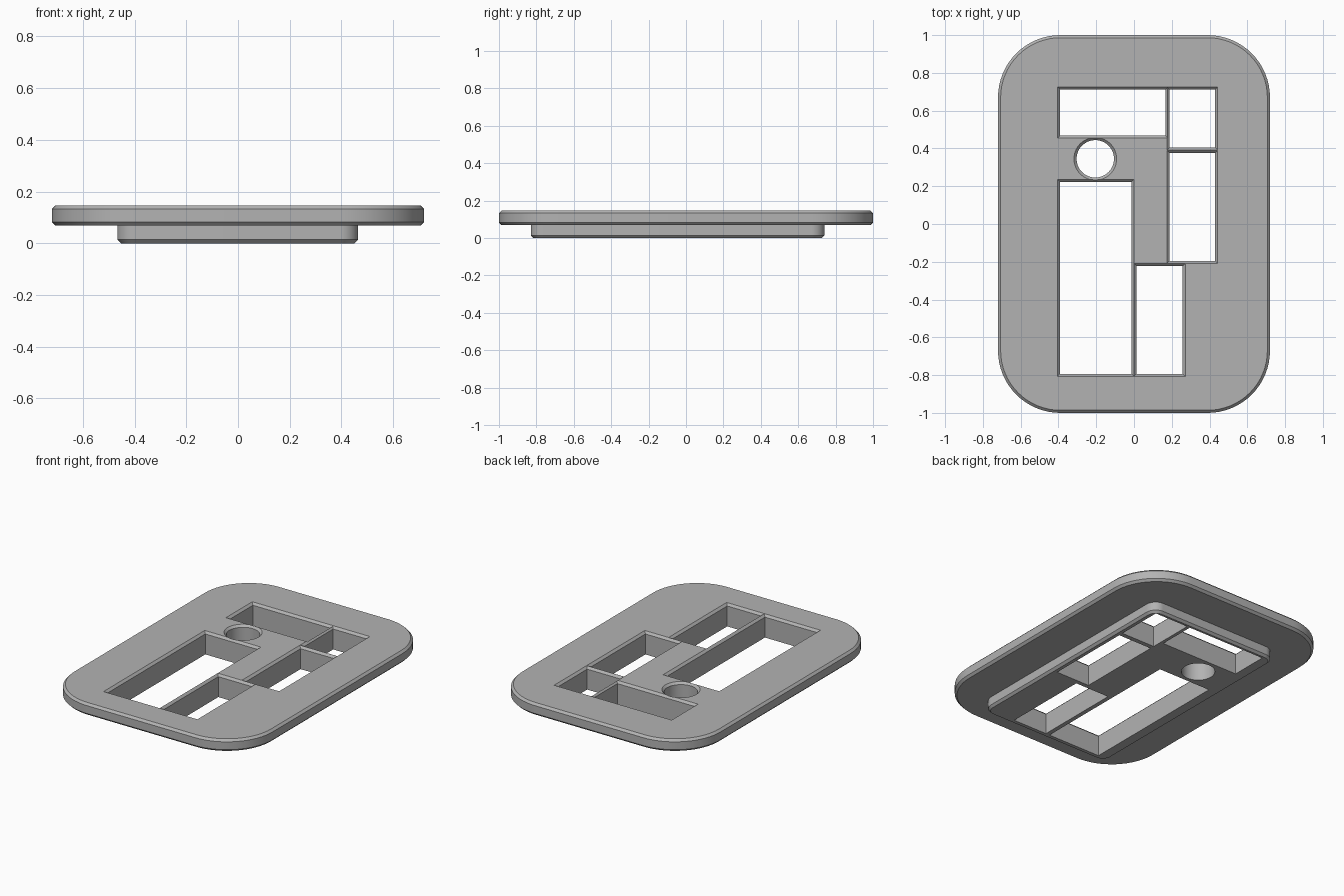
import bpy, bmesh, math

cube = bpy.data.objects.get("Cube")
if cube:
    bpy.data.objects.remove(cube, do_unlink=True)

TOP, LEDGE, BEVEL = 0.147, 0.068, 0.014

grey = bpy.data.materials.new("plain_grey")
grey.use_nodes = True
grey.diffuse_color = (0.45, 0.45, 0.45, 1)
grey.node_tree.nodes["Principled BSDF"].inputs["Base Color"].default_value = grey.diffuse_color


def rounded(x0, x1, y0, y1, radius, inset=0.0, steps=16):
    """Outline of a rounded rectangle, moved inwards by inset."""
    points = []
    centres = [(x1 - radius, y1 - radius), (x0 + radius, y1 - radius),
               (x0 + radius, y0 + radius), (x1 - radius, y0 + radius)]
    r = radius - inset
    for quarter, (cx, cy) in enumerate(centres):
        for i in range(steps + 1):
            a = math.pi / 2 * (quarter + i / steps)
            points.append((cx + r * math.cos(a), cy + r * math.sin(a)))
    return points


def rectangle(x0, x1, y0, y1, grow):
    return [(x1 + grow, y1 + grow), (x0 - grow, y1 + grow),
            (x0 - grow, y0 - grow), (x1 + grow, y0 - grow)]


def circle(cx, cy, r, sides=64):
    return [(cx + r * math.cos(math.tau * i / sides),
             cy + r * math.sin(math.tau * i / sides)) for i in range(sides)]


def loft(name, layers):
    """Closed solid through stacked (height, outline) layers."""
    bm = bmesh.new()
    rings = [[bm.verts.new((x, y, z)) for x, y in outline] for z, outline in layers]
    bm.faces.new(rings[0][::-1])
    bm.faces.new(rings[-1])
    for low, high in zip(rings, rings[1:]):
        for i in range(len(low)):
            j = (i + 1) % len(low)
            bm.faces.new((low[i], low[j], high[j], high[i]))
    bmesh.ops.recalc_face_normals(bm, faces=bm.faces)
    mesh = bpy.data.meshes.new(name)
    bm.to_mesh(mesh)
    bm.free()
    mesh.materials.append(grey)
    obj = bpy.data.objects.new(name, mesh)
    bpy.context.collection.objects.link(obj)
    return obj


# Wide plate with the smaller plug stepped out below it
plug = (-0.467, 0.465, -0.83, 0.74, 0.07)
plate = (-0.72, 0.72, -1, 1, 0.33)
body = loft("panel_plate", [
    (0, rounded(*plug, BEVEL)),
    (BEVEL, rounded(*plug)),
    (LEDGE, rounded(*plug)),
    (LEDGE, rounded(*plate, BEVEL)),
    (LEDGE + BEVEL, rounded(*plate)),
    (TOP - BEVEL, rounded(*plate)),
    (TOP, rounded(*plate, BEVEL)),
])

# Openings, flared at the top so that their rims are bevelled
windows = {
    "back_window": (-0.391, 0.167, 0.468, 0.712),
    "back_left_window": (0.188, 0.429, 0.405, 0.712),
    "side_window": (0.188, 0.429, -0.195, 0.376),
    "long_window": (-0.391, -0.014, -0.793, 0.222),
    "front_window": (0.014, 0.258, -0.793, -0.223),
}
FLARE = 0.03
heights = [(-0.1, 0), (TOP - BEVEL, 0), (TOP - BEVEL + FLARE, FLARE)]
cutters = [loft(name + "_cutter", [(z, rectangle(*box, g)) for z, g in heights])
           for name, box in windows.items()]
cutters.append(loft("round_hole_cutter",
                    [(z, circle(-0.205, 0.345, 0.099 + g)) for z, g in heights]))

bpy.ops.object.select_all(action='DESELECT')
bpy.context.view_layer.objects.active = body
body.select_set(True)
for cutter in cutters:
    cutter.hide_render = True
    mod = body.modifiers.new(cutter.name, 'BOOLEAN')
    mod.operation = 'DIFFERENCE'
    mod.solver = 'EXACT'
    mod.object = cutter
    bpy.ops.object.modifier_apply(modifier=mod.name)
    bpy.data.objects.remove(cutter, do_unlink=True)

bpy.ops.object.shade_smooth_by_angle(angle=math.radians(30))
